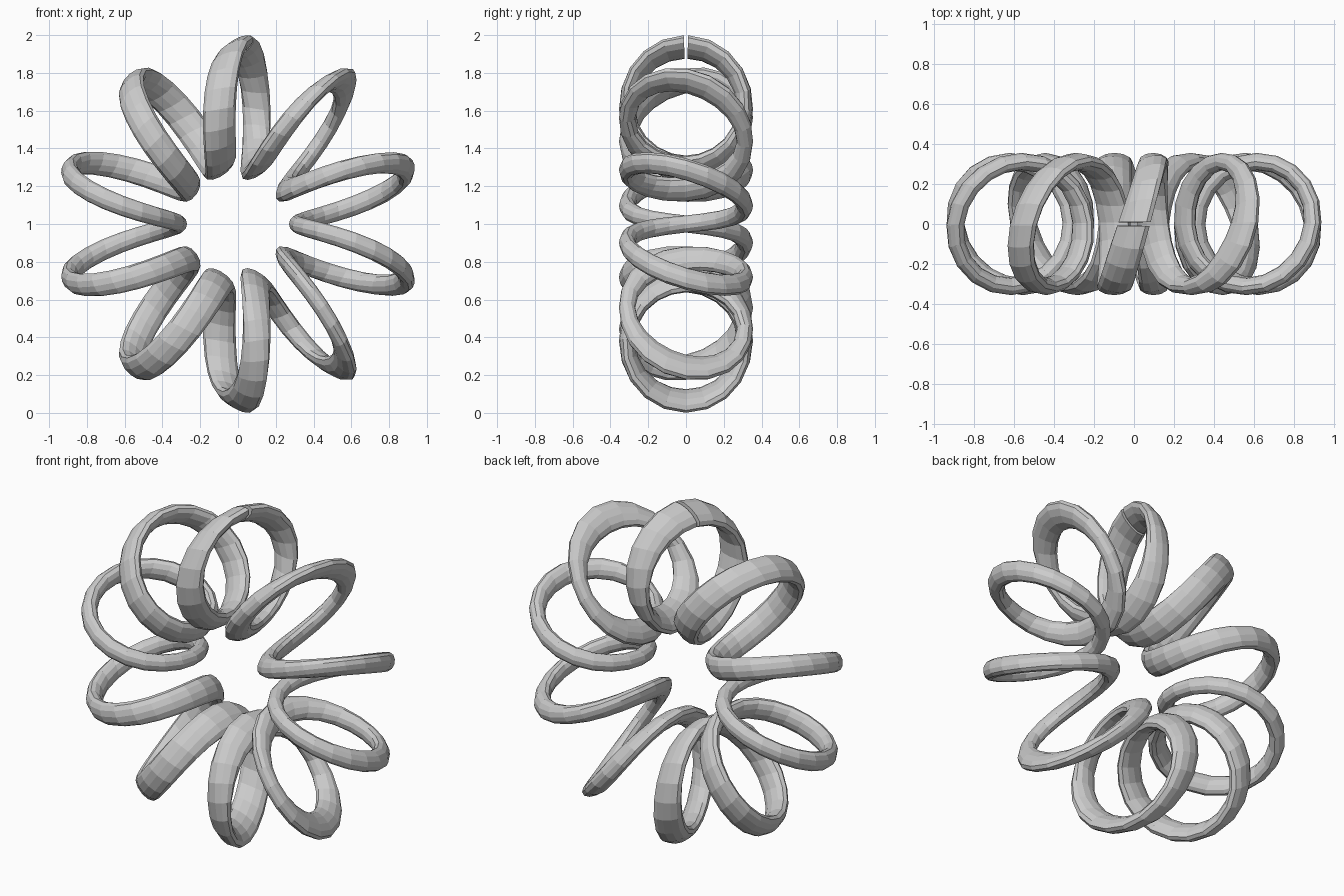
import bpy, bmesh
from math import sin, cos, pi, radians, sqrt
from mathutils import Vector

if "Cube" in bpy.data.objects:
    bpy.data.objects.remove(bpy.data.objects["Cube"])

TURNS, STEPS, SIDES = 10, 20, 12     # loops, sections per loop, sides of section
R, r = 0.625, 0.312                  # ring radius, loop radius
THIN = 0.043                         # half thickness of the section


def section(theta):
    """Slanted oval section of the coil at loop angle theta."""
    phi = pi / 2 + theta / TURNS
    s = sin(phi)
    out = Vector((cos(phi), 0, s))                     # away from ring centre
    along = Vector((-s, 0, cos(phi)))                  # round the ring
    radial = out * cos(theta) + Vector((0, -sin(theta), 0))
    centre = Vector((0, 0, 1)) + out * R + radial * r
    # the oval is stretched most at top and bottom, least at the sides
    slant = radians(90 - 57 * s)
    stretch = sqrt((0.045 + 0.05 * abs(s)) ** 2 - THIN ** 2)
    pull = Vector((cos(slant), 0, sin(slant))) * stretch
    e = Vector((pull.dot(radial), pull.dot(along)))
    extra = sqrt(THIN ** 2 + e.length_squared) - THIN
    e.normalize()
    pts = []
    for i in range(SIDES):
        t = 2 * pi * i / SIDES
        c = Vector((cos(t), sin(t)))
        q = c * THIN + e * (extra * e.dot(c))
        pts.append(centre + radial * q.x + along * q.y)
    return pts


# coil wound round a ring, open with a small gap at the top
bm = bmesh.new()
gap, n = 0.03, TURNS * STEPS
rings = []
for j in range(n + 1):
    th = gap + (2 * pi * TURNS - 2 * gap) * j / n
    rings.append([bm.verts.new(p) for p in section(th)])
for q0, q1 in zip(rings, rings[1:]):
    for i in range(SIDES):
        m = (i + 1) % SIDES
        bm.faces.new((q0[i], q0[m], q1[m], q1[i]))
bm.faces.new(rings[0])
bm.faces.new(rings[-1])
bmesh.ops.recalc_face_normals(bm, faces=bm.faces)
mesh = bpy.data.meshes.new("ring_coil")
bm.to_mesh(mesh)
bm.free()
bpy.context.collection.objects.link(bpy.data.objects.new("ring_coil", mesh))
